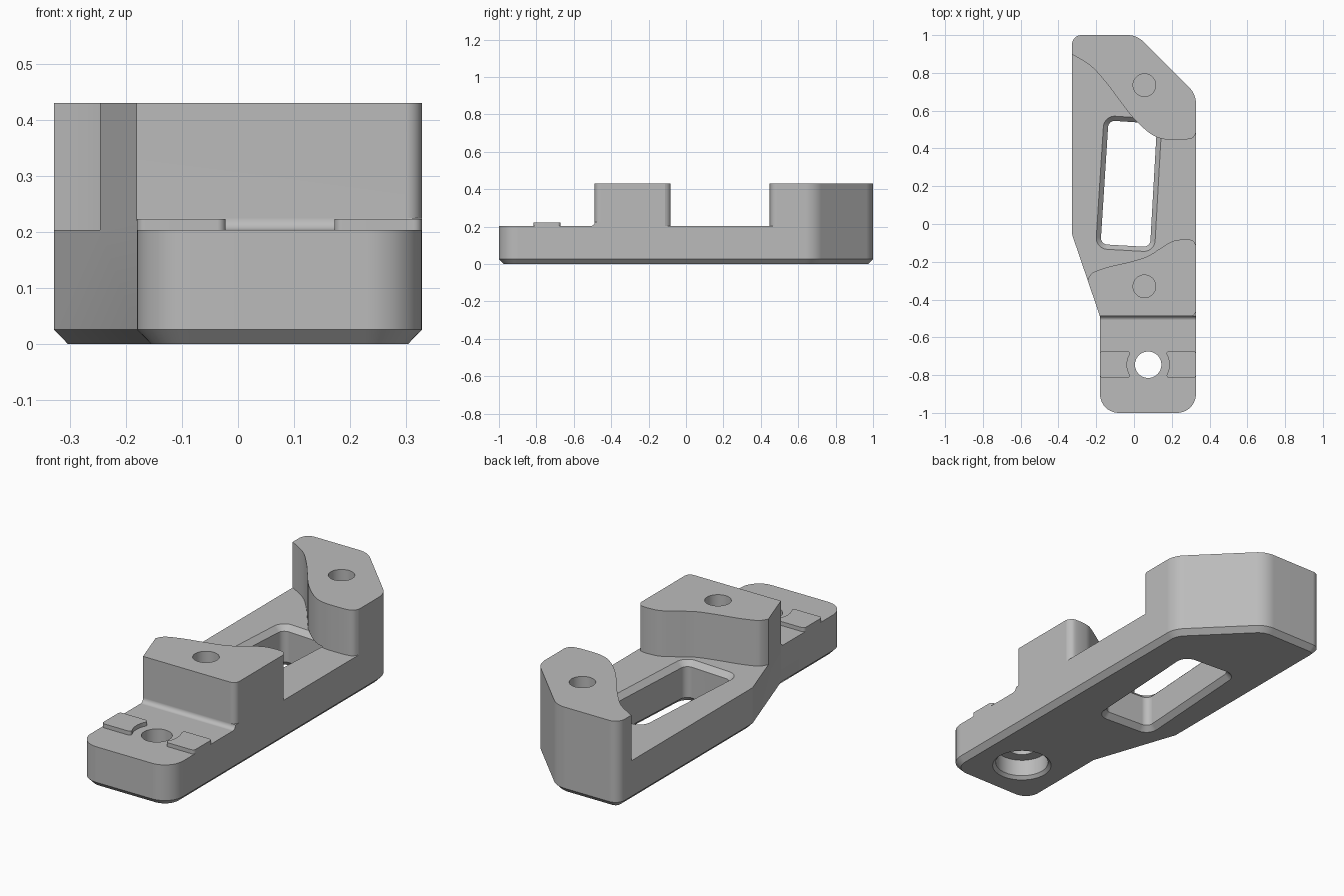
import bpy, bmesh, math
from mathutils import Vector

cube = bpy.data.objects.get("Cube")
if cube:
    bpy.data.objects.remove(cube, do_unlink=True)

W = 0.328        # half width
DECK = 0.203     # height of the base plate
TOP = 0.43       # height of the posts
BOLT = (0.075, -0.745)

grey = bpy.data.materials.new("plain grey")
grey.use_nodes = True
grey.diffuse_color = (0.5, 0.5, 0.5, 1)
grey.node_tree.nodes["Principled BSDF"].inputs["Base Color"].default_value = (0.5, 0.5, 0.5, 1)


def rounded(corners, steps=10):
    """Polygon from (x, y, radius) corners, each rounded by an arc."""
    pts = []
    for i, (x, y, r) in enumerate(corners):
        p = Vector((x, y))
        if r == 0:
            pts.append(p)
            continue
        a = (Vector(corners[i - 1][:2]) - p).normalized()
        b = (Vector(corners[(i + 1) % len(corners)][:2]) - p).normalized()
        half = a.angle(b) / 2
        centre = p + (a + b).normalized() * r / math.sin(half)
        start = p + a * r / math.tan(half) - centre
        end = p + b * r / math.tan(half) - centre
        sweep = start.angle(end)
        for k in range(steps + 1):
            t = k / steps
            pts.append(centre + (start * math.sin((1 - t) * sweep)
                                 + end * math.sin(t * sweep)) / math.sin(sweep))
    return pts


def circle(centre, r, n=48):
    return [Vector((centre[0] + r * math.cos(math.tau * k / n),
                    centre[1] + r * math.sin(math.tau * k / n))) for k in range(n)]


def spline(points, steps=6):
    """Smooth curve through the given points."""
    p = [Vector(q) for q in points]
    p = [p[0] * 2 - p[1]] + p + [p[-1] * 2 - p[-2]]
    out = []
    for a, b, c, d in zip(p, p[1:], p[2:], p[3:]):
        for k in range(steps):
            t = k / steps
            out.append(0.5 * (2 * b + (c - a) * t + (2 * a - 5 * b + 4 * c - d) * t * t
                              + (3 * b - a - 3 * c + d) * t ** 3))
    return out + [p[-2]]


def inset(pts, amount):
    """Move a counter-clockwise outline inward."""
    out = []
    for i, p in enumerate(pts):
        e1 = (p - pts[i - 1]).normalized()
        e2 = (pts[(i + 1) % len(pts)] - p).normalized()
        n1, n2 = Vector((-e1.y, e1.x)), Vector((-e2.y, e2.x))
        out.append(p + (n1 + n2) * amount / (1 + n1.dot(n2)))
    return out


def prism(name, pts, levels, place=lambda u, v, w: (u, v, w)):
    """Stack the outline at each (height, inset) level into a closed solid."""
    area = sum(pts[i - 1].cross(pts[i]) if hasattr(pts[i], "cross") else 0 for i in range(len(pts)))
    if area < 0:
        pts = pts[::-1]
    bm = bmesh.new()
    rings = [[bm.verts.new(place(p.x, p.y, z)) for p in inset(pts, d)] for z, d in levels]
    bm.faces.new(rings[0][::-1])
    bm.faces.new(rings[-1])
    for lo, hi in zip(rings, rings[1:]):
        for i in range(len(pts)):
            bm.faces.new((lo[i - 1], lo[i], hi[i], hi[i - 1]))
    bmesh.ops.recalc_face_normals(bm, faces=bm.faces)
    mesh = bpy.data.meshes.new(name)
    bm.to_mesh(mesh)
    bm.free()
    mesh.materials.append(grey)
    obj = bpy.data.objects.new(name, mesh)
    bpy.context.collection.objects.link(obj)
    return obj


def activate(obj):
    bpy.ops.object.select_all(action="DESELECT")
    obj.select_set(True)
    bpy.context.view_layer.objects.active = obj


def cut(obj, cutter):
    cutter.hide_render = True
    mod = obj.modifiers.new("cut", "BOOLEAN")
    mod.operation, mod.solver, mod.object = "DIFFERENCE", "EXACT", cutter
    activate(obj)
    bpy.ops.object.modifier_apply(modifier=mod.name)
    bpy.data.objects.remove(cutter, do_unlink=True)


def finish(obj):
    activate(obj)
    bpy.ops.object.shade_smooth_by_angle(angle=math.radians(30))
    obj.modifiers.new("even shading", "WEIGHTED_NORMAL").keep_sharp = True


# Full-height body with a chamfered foot
outline = rounded([(-W, 1, 0.05), (-W, -0.055, 0.06), (-0.18, -0.49, 0), (-0.18, -1, 0.1),
                   (W, -1, 0.1), (W, 0.687, 0.12), (0.015, 1, 0.12)])
body = prism("bracket_body", outline, [(0, 0.025), (0.026, 0), (TOP, 0)])

# Open space between the two posts, bounded by their curved walls
rear_wall = spline([(-W - 0.02, 0.91), (-0.233, 0.84), (-0.154, 0.756), (-0.085, 0.666),
                    (-0.02, 0.58), (0.04, 0.517), (0.1, 0.47), (0.154, 0.45), (0.22, 0.446),
                    (0.286, 0.449), (0.315, 0.46), (W + 0.003, 0.49)])
front_wall = spline([(W + 0.003, -0.12), (0.318, -0.095), (0.297, -0.083), (0.245, -0.083),
                     (0.2, -0.093), (0.138, -0.13), (0.07, -0.172), (-0.02, -0.2),
                     (-0.127, -0.225), (-0.207, -0.252), (-0.232, -0.272), (-0.252, -0.31)])
sides = [Vector(p) for p in ((0.4, 0.49), (0.4, -0.12))]
left = [Vector(p) for p in ((-0.4, -0.31), (-0.4, 0.91))]
cut(body, prism("gap_cutter", rear_wall + sides + front_wall + left, [(DECK, 0), (0.5, 0)]))

# Low front end with a fillet at the foot of the front post
profile = rounded([(-1.1, DECK, 0), (-0.488, DECK, 0.022), (-0.488, 0.5, 0), (-1.1, 0.5, 0)])
cut(body, prism("front_cutter", profile, [(-0.5, 0), (0.5, 0)], lambda u, v, w: (w, u, v)))

# Rounded front corner of the front post
r = 0.03
arc = [Vector((W - r + r * math.sin(a), -0.488 + r - r * math.cos(a)))
       for a in (math.pi / 2 * k / 8 for k in range(9))]
corner = arc + [Vector(p) for p in ((0.36, -0.488 + r), (0.36, -0.52), (W - r, -0.52))]
cut(body, prism("corner_cutter", corner, [(DECK + 0.022, 0), (0.5, 0)]))

# Slanted slot, chamfered at both mouths
slot = rounded([(-0.135, 0.548, 0.035), (-0.177, -0.107, 0.035),
                (0.085, -0.122, 0.035), (0.122, 0.531, 0.035)])
cut(body, prism("slot_cutter", slot, [(-0.01, -0.035), (0.025, 0), (DECK - 0.025, 0),
                                      (DECK + 0.005, -0.03)]))

# Pin holes in the posts, bolt hole and its counterbore
for y in (0.735, -0.33):
    cut(body, prism("pin_cutter", circle((0.055, y), 0.06), [(0.2, 0), (0.5, 0)]))
cut(body, prism("bolt_cutter", circle(BOLT, 0.07), [(-0.1, 0), (0.3, 0)]))
cut(body, prism("counterbore_cutter", circle(BOLT, 0.125),
                [(-0.01, -0.025), (0.015, 0), (0.1, 0)]))
finish(body)

# Raised pads either side of the bolt hole
for name, x0, x1 in (("right_pad", -0.18, -0.022), ("left_pad", 0.172, W)):
    pts = rounded([(x0, -0.815, 0.015), (x1, -0.815, 0.015), (x1, -0.672, 0.015), (x0, -0.672, 0.015)], 5)
    pad = prism(name, pts, [(DECK, 0), (0.223, 0)])
    cut(pad, prism("pad_cutter", circle(BOLT, 0.112), [(0.1, 0), (0.3, 0)]))
    finish(pad)
